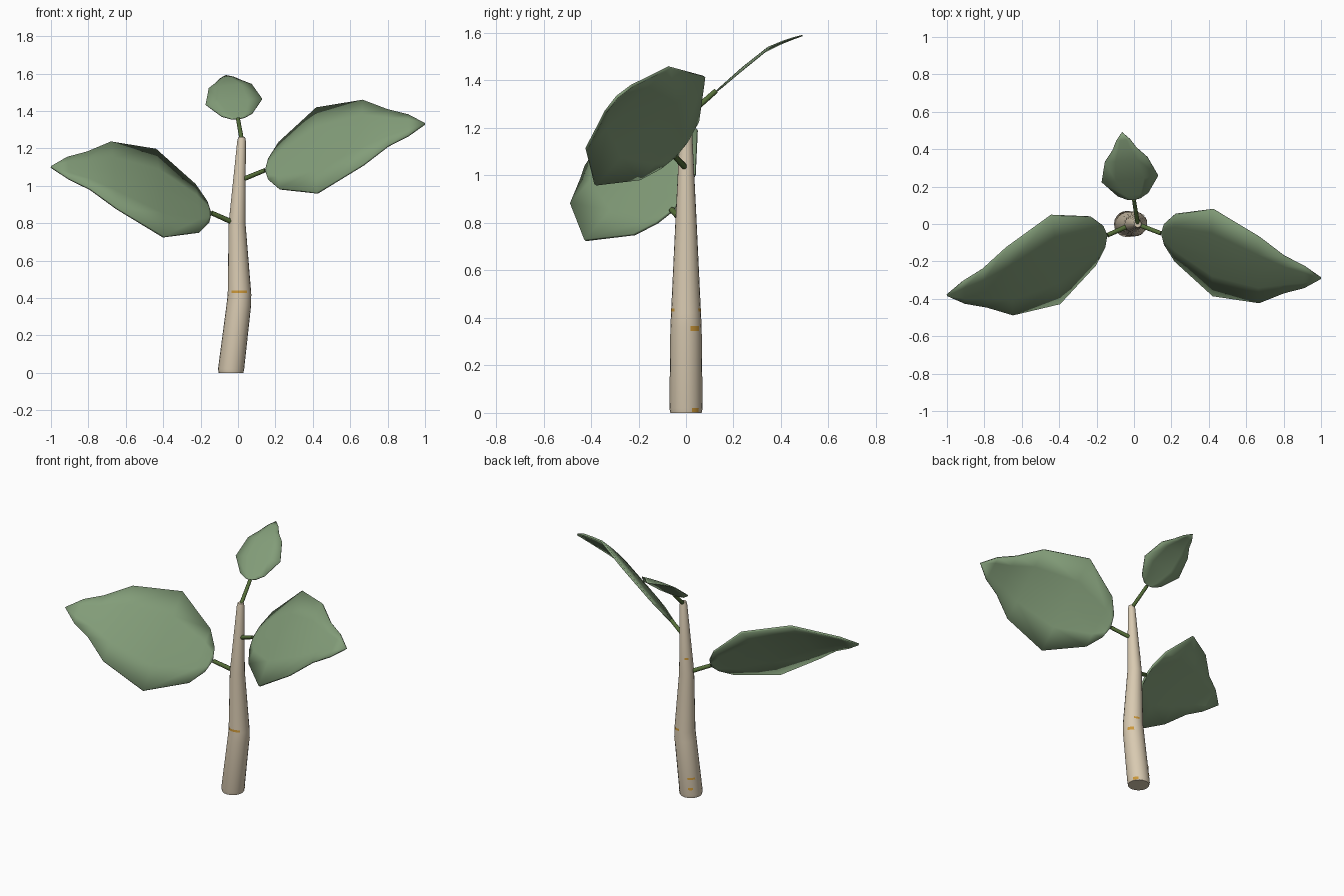
import bpy, bmesh, math
from mathutils import Vector, Matrix

old = bpy.data.objects.get("Cube")
if old:
    bpy.data.objects.remove(old, do_unlink=True)


def material(name, rgb):
    m = bpy.data.materials.new(name)
    m.use_nodes = True
    m.diffuse_color = (*rgb, 1)
    m.node_tree.nodes["Principled BSDF"].inputs["Base Color"].default_value = (*rgb, 1)
    return m


BARK = material("pale bark", (0.69, 0.59, 0.44))
LEAF = material("leaf green", (0.225, 0.335, 0.19))
STEM = material("stem green", (0.09, 0.155, 0.04))
MARK = material("ochre bark mark", (0.60, 0.31, 0.04))


def finish(bm, name, mat, angle=40):
    me = bpy.data.meshes.new(name)
    bm.to_mesh(me)
    bm.free()
    ob = bpy.data.objects.new(name, me)
    bpy.context.collection.objects.link(ob)
    me.materials.append(mat)
    bpy.ops.object.select_all(action='DESELECT')
    ob.select_set(True)
    bpy.context.view_layer.objects.active = ob
    bpy.ops.object.shade_smooth_by_angle(angle=math.radians(angle))
    return ob


# Trunk: rings of (centre x, height, radius)
RINGS = [(-0.037, 0, 0.066), (-0.037, 0.02, 0.07), (0.004, 0.36, 0.066),
         (0.008, 0.42, 0.063), (-0.005, 0.80, 0.045), (0.019, 1.24, 0.023),
         (0.02, 1.26, 0.018)]
SIDES = 20


def trunk_point(z, ang, extra=0.0):
    for (x0, z0, r0), (x1, z1, r1) in zip(RINGS, RINGS[1:]):
        if z <= z1:
            f = (z - z0) / (z1 - z0)
            r = r0 + (r1 - r0) * f + extra
            return Vector((x0 + (x1 - x0) * f + r * math.cos(ang), r * math.sin(ang), z))


bm = bmesh.new()
loops = [[bm.verts.new(trunk_point(z, math.tau * i / SIDES)) for i in range(SIDES)]
         for _, z, _ in RINGS]
for a, b in zip(loops, loops[1:]):
    for i in range(SIDES):
        j = (i + 1) % SIDES
        bm.faces.new((a[i], a[j], b[j], b[i]))
bm.faces.new(loops[0][::-1])
bm.faces.new(loops[-1])
finish(bm, "trunk", BARK)

# Bark marks: thin curved plates (middle angle, half angle, height, thickness)
MARKS = [(-90, 40, 0.433, 0.014), (72, 18, 0.433, 0.014), (35, 18, 0.355, 0.02),
         (35, 14, 0.012, 0.018), (135, 20, 0.125, 0.012), (125, 12, 0.06, 0.014),
         (130, 18, 0.90, 0.012)]
bm = bmesh.new()
for mid, half, z, h in MARKS:
    cols = []
    for i in range(7):
        ang = math.radians(mid + half * (i / 3 - 1))
        cols.append([bm.verts.new(trunk_point(z + s * h / 2, ang, 0.0015)) for s in (-1, 1)])
    for a, b in zip(cols, cols[1:]):
        bm.faces.new((a[0], b[0], b[1], a[1]))
finish(bm, "bark_marks", MARK)

# Leaf rows for unit length: distance along, half width, arch
ROWS = [(0.02, 0.085, 0.002), (0.088, 0.19, 0.008), (0.338, 0.35, 0.039),
        (0.641, 0.265, 0.071), (0.789, 0.148, 0.051), (0.906, 0.085, 0.026)]
CROSS = (-1, -0.5, 0, 0.5, 1)


def leaf(name, base, tip, across):
    base, tip = Vector(base), Vector(tip)
    size = (tip - base).length
    u = (tip - base).normalized()
    v = Vector(across)
    v = (v - u * v.dot(u)).normalized()
    n = u.cross(v)

    def place(a, b, c):
        return base + (u * a + v * b + n * c) * size

    bm = bmesh.new()
    rows = [[bm.verts.new(place(a, hw * t, w + 0.045 * hw * (1 - t * t))) for t in CROSS]
            for a, hw, w in ROWS]
    for p, q in zip(rows, rows[1:]):
        for i in range(4):
            bm.faces.new((p[i], q[i], q[i + 1], p[i + 1]))
    start, end = bm.verts.new(base), bm.verts.new(tip)
    for i in range(4):
        bm.faces.new((start, rows[0][i], rows[0][i + 1]))
        bm.faces.new((rows[-1][i], end, rows[-1][i + 1]))
    ob = finish(bm, name, LEAF)
    mod = ob.modifiers.new("thickness", 'SOLIDIFY')
    mod.thickness = 0.013 * size
    mod.offset = -1
    return ob


def stem(name, start, end, radius):
    start, end = Vector(start), Vector(end)
    d = end - start
    bm = bmesh.new()
    bmesh.ops.create_cone(bm, cap_ends=True, segments=10, radius1=radius,
                          radius2=radius * 0.9, depth=d.length)
    rot = d.to_track_quat('Z', 'Y').to_matrix().to_4x4()
    bm.transform(Matrix.Translation((start + end) / 2) @ rot)
    finish(bm, name, STEM)


# Each leaf: stem start, leaf base, leaf tip, sideways direction, stem radius
LEAVES = [("left", (0.015, 0, 1.03), (0.144, -0.05, 1.083), (1.0, -0.294, 1.335),
           (-0.005, 0.71, 0.70), 0.013),
          ("right", (-0.03, -0.01, 0.805), (-0.142, -0.06, 0.855), (-1.0, -0.385, 1.105),
           (0.06, -0.71, -0.70), 0.014),
          ("top", (0.02, 0.0, 1.245), (0.0, 0.127, 1.357), (-0.064, 0.49, 1.592),
           (-0.99, -0.10, -0.09), 0.012)]
for side, root, base, tip, across, r in LEAVES:
    stem(side + "_leaf_stem", root, base, r)
    leaf(side + "_leaf", base, tip, across)
